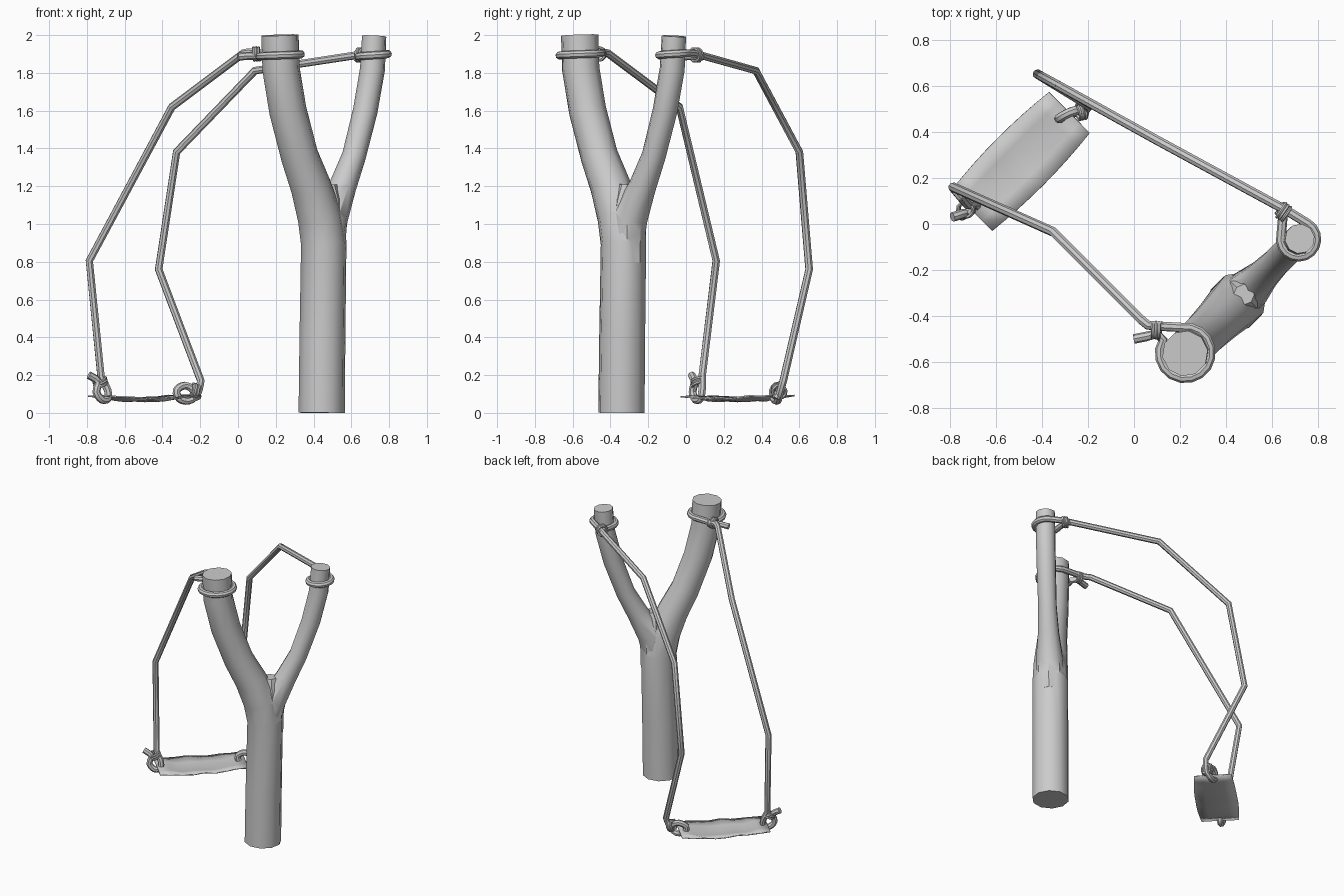
import bpy, bmesh, math, random
from mathutils import Vector, Matrix

if "Cube" in bpy.data.objects:
    bpy.data.objects.remove(bpy.data.objects["Cube"])

random.seed(4)


def finish(bm, name, angle=40):
    bmesh.ops.recalc_face_normals(bm, faces=bm.faces)
    me = bpy.data.meshes.new(name)
    bm.to_mesh(me)
    bm.free()
    ob = bpy.data.objects.new(name, me)
    bpy.context.collection.objects.link(ob)
    smooth(ob, angle)
    return ob


def smooth(ob, angle=40):
    bpy.ops.object.select_all(action='DESELECT')
    ob.select_set(True)
    bpy.context.view_layer.objects.active = ob
    bpy.ops.object.shade_smooth_by_angle(angle=math.radians(angle))


def tube(name, pts, radii, sides):
    """Capped tube swept along a path with a twist-free frame."""
    pts = [Vector(p) for p in pts]
    if not isinstance(radii, list):
        radii = [radii] * len(pts)
    bm = bmesh.new()
    rings, normal, last = [], None, None
    for i, p in enumerate(pts):
        a = (p - pts[i - 1]).normalized() if i else Vector()
        b = (pts[i + 1] - p).normalized() if i < len(pts) - 1 else Vector()
        t = (a + b).normalized()
        if normal is None:
            normal = t.orthogonal().normalized()
        else:
            normal = last.rotation_difference(t) @ normal
        last = t
        side = t.cross(normal)
        rings.append([bm.verts.new(p + radii[i] * (normal * math.cos(k * math.tau / sides)
                      + side * math.sin(k * math.tau / sides))) for k in range(sides)])
    for r, s in zip(rings, rings[1:]):
        for k in range(sides):
            j = (k + 1) % sides
            bm.faces.new((r[k], r[j], s[j], s[k]))
    bm.faces.new(rings[0])
    bm.faces.new(rings[-1])
    return finish(bm, name)


def curve(pts, n=3):
    """Catmull-Rom rounding of a short path."""
    p = [Vector(q) for q in pts]
    p = [p[0]] + p + [p[-1]]
    out = []
    for a, b, c, d in zip(p, p[1:], p[2:], p[3:]):
        for k in range(n):
            t = k / n
            out.append(0.5 * (2 * b + (c - a) * t + (2 * a - 5 * b + 4 * c - d) * t * t
                              + (3 * b - a - 3 * c + d) * t ** 3))
    return out + [p[-1]]


def fork_loop(cx, cy, r, z0, z1, a0, a1, n=12):
    """Turn of the band around a fork tip."""
    out = []
    for k in range(n + 1):
        a = math.radians(a0 + (a1 - a0) * k / n)
        out.append((cx + r * math.cos(a), cy + r * math.sin(a), z0 + (z1 - z0) * k / n))
    return out


def wrap(name, centre, axis, r=0.034):
    """Three turns of thread binding a knot."""
    axis = Vector(axis).normalized()
    u = axis.orthogonal().normalized()
    v = axis.cross(u)
    pts = [Vector(centre) + axis * (0.04 * (k / 30 - 0.5))
           + r * (u * math.cos(k * math.tau / 10) + v * math.sin(k * math.tau / 10))
           for k in range(31)]
    return tube(name, pts, 0.008, 6)


# Forked wooden body: rows are (x, z, radius); the fork lies on a diagonal plane
def limb(name, rows, sides=10):
    return tube(name, [(x, x - 0.785, z) for x, z, r in rows], [r for x, z, r in rows], sides)


body = limb("wooden_fork", [(0.443, 0, 0.124), (0.447, 0.4, 0.123), (0.454, 0.9, 0.122),
                            (0.432, 1.04, 0.118), (0.385, 1.2, 0.108), (0.326, 1.36, 0.1),
                            (0.264, 1.6, 0.1), (0.228, 1.82, 0.1), (0.222, 2.0, 0.1)])
arms = [limb("arm", [(0.455, 0.85, 0.1), (0.49, 1.04, 0.095), (0.555, 1.2, 0.073),
                     (0.614, 1.36, 0.064), (0.674, 1.6, 0.066), (0.712, 1.82, 0.067),
                     (0.721, 1.995, 0.065)]),
        limb("web", [(0.47, 0.8, 0.1), (0.474, 1.0, 0.1), (0.477, 1.13, 0.075), (0.478, 1.21, 0.045)], 8)]
for arm in arms:
    m = body.modifiers.new("join", 'BOOLEAN')
    m.operation, m.object, m.solver = 'UNION', arm, 'EXACT'
    bpy.context.view_layer.objects.active = body
    bpy.ops.object.modifier_apply(modifier=m.name)
    bpy.data.objects.remove(arm)
smooth(body, 40)

# Elastic bands: tail, turn round the fork tip, hanging length, loop through the pouch
BAND = 0.021
left = [(0.0, -0.5, 1.885), (0.05, -0.49, 1.89), (0.1, -0.478, 1.89)]
left += fork_loop(0.223, -0.56, 0.112, 1.885, 1.905, 150, 460, 14)
left += [(0.12, -0.445, 1.905), (0.06, -0.44, 1.91), (0.03, -0.415, 1.905),
         (-0.35, -0.035, 1.62), (-0.787, 0.16, 0.805)]
left += curve([(-0.725, 0.085, 0.19), (-0.69, 0.085, 0.12), (-0.69, 0.075, 0.075), (-0.72, 0.05, 0.07),
               (-0.75, 0.035, 0.11), (-0.74, 0.045, 0.165), (-0.79, 0.03, 0.2)])
tube("left_band", left, BAND, 8)

right = [(0.635, 0.09, 1.885), (0.648, 0.04, 1.89)]
right += fork_loop(0.716, -0.065, 0.078, 1.885, 1.905, 165, 420, 12)
right += [(0.67, 0.055, 1.9), (0.09, 0.37, 1.812), (-0.325, 0.6, 1.382), (-0.42, 0.652, 0.76)]
right += curve([(-0.197, 0.515, 0.17), (-0.215, 0.495, 0.1), (-0.26, 0.485, 0.065), (-0.31, 0.465, 0.075),
                (-0.325, 0.46, 0.12), (-0.28, 0.485, 0.145), (-0.235, 0.495, 0.12), (-0.215, 0.475, 0.075)])
tube("right_band", right, BAND, 8)

# Thread bindings on the four knots
wrap("left_fork_knot", (0.1, -0.462, 1.9), (1, -0.1, 0))
wrap("right_fork_knot", (0.65, 0.052, 1.895), (-0.75, 0.6, 0))
wrap("left_pouch_knot", (-0.73, 0.065, 0.165), (0.3, 0.2, -1))
wrap("right_pouch_knot", (-0.228, 0.492, 0.115), (1, 0.2, -0.3), 0.036)

# Leather pouch: a sagging, slightly crumpled strip
bm = bmesh.new()
NU, NV = 9, 5
along, across = Vector((0.212, 0.213, 0)), Vector((0.089, -0.089, 0))
grid = []
for i in range(NU):
    u = 2 * i / (NU - 1) - 1
    row = []
    for j in range(NV):
        v = 2 * j / (NV - 1) - 1
        mid = 1 - u * u
        p = Vector((-0.493, 0.272, 0.056)) + along * u + across * v * (1 + 0.13 * mid)
        p.z += 0.035 * u * u + 0.022 * v * v * mid + random.uniform(-0.006, 0.008)
        row.append(bm.verts.new(p))
    grid.append(row)
for a, b in zip(grid, grid[1:]):
    for j in range(NV - 1):
        bm.faces.new((a[j], b[j], b[j + 1], a[j + 1]))
pouch = finish(bm, "pouch", 40)
s = pouch.modifiers.new("thickness", 'SOLIDIFY')
s.thickness, s.offset = 0.008, 0
